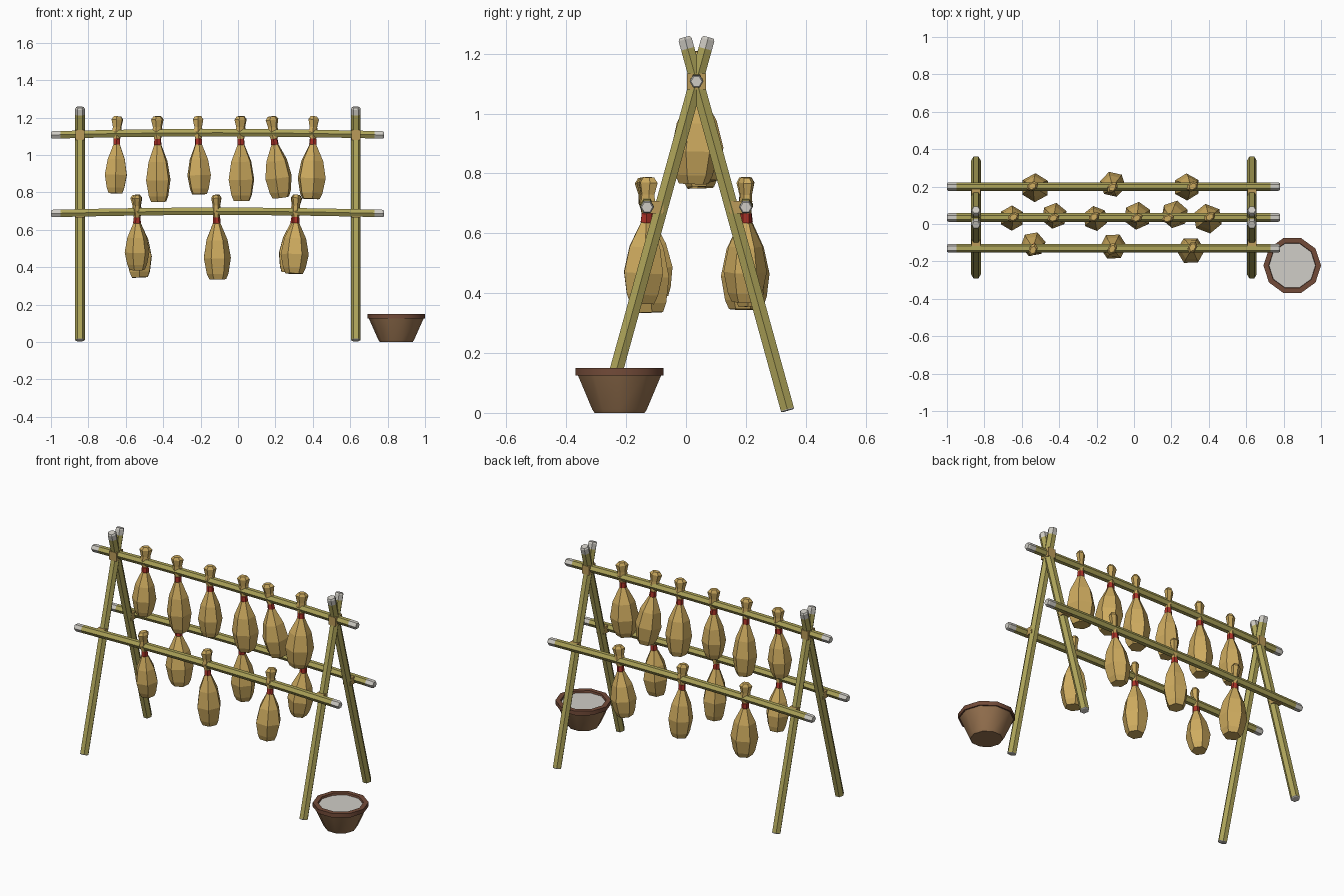
import bpy
import random
from math import cos, sin, pi, radians, atan2
from mathutils import Vector

cube = bpy.data.objects.get("Cube")
if cube:
    bpy.data.objects.remove(cube, do_unlink=True)
random.seed(4)


def material(name, rgb):
    m = bpy.data.materials.new(name)
    m.use_nodes = True
    m.diffuse_color = (*rgb, 1)
    m.node_tree.nodes["Principled BSDF"].inputs["Base Color"].default_value = (*rgb, 1)
    return m


BAMBOO = material("bamboo", (0.42, 0.37, 0.10))
PALE = material("pale_cut_end", (0.62, 0.60, 0.55))
HUSK = material("dry_husk", (0.62, 0.41, 0.115))
RED = material("red_tie", (0.40, 0.03, 0.02))
ROPE = material("rope", (0.50, 0.33, 0.10))
CLAY = material("bowl_brown", (0.31, 0.17, 0.08))
RIM = material("bowl_rim", (0.17, 0.07, 0.04))
GRAIN = material("white_grain", (0.63, 0.61, 0.57))


def stack(name, rings, sides, mats, bands, turn=0.0):
    """Stack rings (z, rx, ry) into a closed solid; bands = bottom cap, each wall band, top cap."""
    verts = [(rx * cos(turn + 2 * pi * i / sides), ry * sin(turn + 2 * pi * i / sides), z)
             for z, rx, ry in rings for i in range(sides)]
    faces, index = [list(reversed(range(sides)))], [bands[0]]
    for k in range(len(rings) - 1):
        for i in range(sides):
            a, b = k * sides + i, k * sides + (i + 1) % sides
            faces.append([a, b, b + sides, a + sides])
            index.append(bands[k + 1])
    top = (len(rings) - 1) * sides
    faces.append(list(range(top, top + sides)))
    index.append(bands[-1])
    mesh = bpy.data.meshes.new(name)
    mesh.from_pydata(verts, [], faces)
    for m in mats:
        mesh.materials.append(m)
    for p, i in zip(mesh.polygons, index):
        p.material_index = i
    obj = bpy.data.objects.new(name, mesh)
    bpy.context.collection.objects.link(obj)
    return obj


def pole(name, a, b, r, start_cap, end_cap, bow=0.0):
    """Bamboo pole from a to b with pale, slightly rounded ends."""
    a, b = Vector(a), Vector(b)
    length = (b - a).length
    inner = [start_cap + (length - start_cap - end_cap) * t / 6 for t in range(7)]
    zs = [0, min(0.008, start_cap / 2)] + inner + [length - 0.008, length]
    rings = [(z, r, r) for z in zs]
    rings[0] = (0, r * 0.8, r * 0.8)
    rings[-1] = (length, r * 0.8, r * 0.8)
    bands = [1, 1, 1] + [0] * 6 + [1, 1, 1]
    obj = stack(name, rings, 6, [BAMBOO, PALE], bands, pi / 6 if bow else 0)
    # gentle upward bow for the horizontal poles
    for v in obj.data.vertices:
        v.co.x -= bow * (1 - (2 * v.co.z / length - 1) ** 2)
    d = b - a
    if bow:
        obj.rotation_euler = (0, pi / 2, 0)
    else:
        obj.rotation_euler = (-atan2(d.y, d.z), 0, 0)
    obj.location = a
    return obj


# A-frame legs, crossing under the ridge pole
MID = 0.035
for side, x in (("right", -0.845), ("left", 0.63)):
    for end, s in (("front", -1), ("back", 1)):
        pole(f"{side}_{end}_leg", (x, MID + s * 0.305, 0.007),
             (x, MID - s * 0.040, 1.255), 0.026, 0.006, 0.04)

# Horizontal poles
RIDGE, LOW = 1.107, 0.687
ROWS = {"ridge": (MID, RIDGE), "front": (-0.13, LOW), "back": (0.2, LOW)}
for name, (y, z) in ROWS.items():
    pole(f"{name}_pole", (-1, y, z), (0.78, y, z), 0.023, 0.05, 0.05, 0.012)

# Rope lashings where poles meet legs
for side, x in (("right", -0.845), ("left", 0.63)):
    for name, (y, z) in ROWS.items():
        ridge = name == "ridge"
        ly = y if ridge else y + (0.025 if y < MID else -0.025)
        h, w = (0.026, 0.045) if ridge else (0.021, 0.042)
        lash = stack(f"{side}_{name}_lashing", [(-h, 0.034, w), (h, 0.034, w)], 4,
                     [ROPE], [0, 0, 0], pi / 4)
        lash.location = (x, ly, z)


def bundle(name, x, y, z, drop, width, lean_x, lean_y):
    """Husk bundle hung on a pole: flared stalk, red tie and faceted body."""
    r = width / 2
    body = drop - 0.06
    rings = [(-drop, 0.62 * r, 0.62 * r), (-drop + 0.03, 0.8 * r, 0.8 * r),
             (-0.06 - body * 0.62, r, r), (-0.06 - body * 0.30, 0.78 * r, 0.78 * r),
             (-0.06, 0.02, 0.02), (-0.058, 0.021, 0.021), (-0.03, 0.019, 0.019),
             (-0.028, 0.02, 0.017), (0.01, 0.03, 0.018), (0.035, 0.026, 0.018),
             (0.075, 0.036, 0.024), (0.092, 0.022, 0.016)]
    bands = [0, 0, 0, 0, 0, 1, 1, 1, 0, 0, 0, 0, 0]
    obj = stack(name, rings, 6, [HUSK, RED], bands)
    obj.location = (x, y, z + 0.008)
    obj.rotation_euler = (lean_y / drop, -lean_x / drop, radians(random.uniform(15, 75)))
    return obj


# Bundles: x, drop below pole, width, lean in x, lean in y
HANGING = {
    "ridge": [(-0.647, 0.32, 0.135, -0.01, 0.0), (-0.43, 0.365, 0.14, 0.01, 0.01),
              (-0.212, 0.325, 0.135, 0.0, -0.01), (0.015, 0.36, 0.15, 0.01, 0.01),
              (0.19, 0.345, 0.15, 0.045, 0.01), (0.402, 0.35, 0.16, -0.015, 0.0)],
    "front": [(-0.54, 0.31, 0.135, 0.03, 0.01), (-0.115, 0.36, 0.145, 0.015, 0.0),
              (0.31, 0.33, 0.15, -0.02, 0.0)],
    "back": [(-0.54, 0.35, 0.155, 0.01, -0.015), (-0.115, 0.34, 0.14, 0.015, 0.01),
             (0.305, 0.325, 0.145, -0.03, 0.015)],
}
for row, items in HANGING.items():
    y, z = ROWS[row]
    for i, (x, drop, width, lean_x, lean_y) in enumerate(items):
        bundle(f"{row}_bundle_{i + 1}", x, y, z, drop, width, lean_x, lean_y)

# Bowl of grain
profile = [(0, 0.088), (0.012, 0.096), (0.125, 0.146), (0.125, 0.154), (0.15, 0.154),
           (0.15, 0.126), (0.138, 0.124)]
bowl = stack("bowl", [(z, r, r) for z, r in profile], 10, [CLAY, RIM, GRAIN],
             [0, 0, 0, 1, 1, 1, 1, 2])
bowl.location = (0.846, -0.222, 0)
bpy.context.view_layer.objects.active = bowl
bowl.select_set(True)
bpy.ops.object.shade_smooth_by_angle(angle=radians(40))
bowl.select_set(False)
